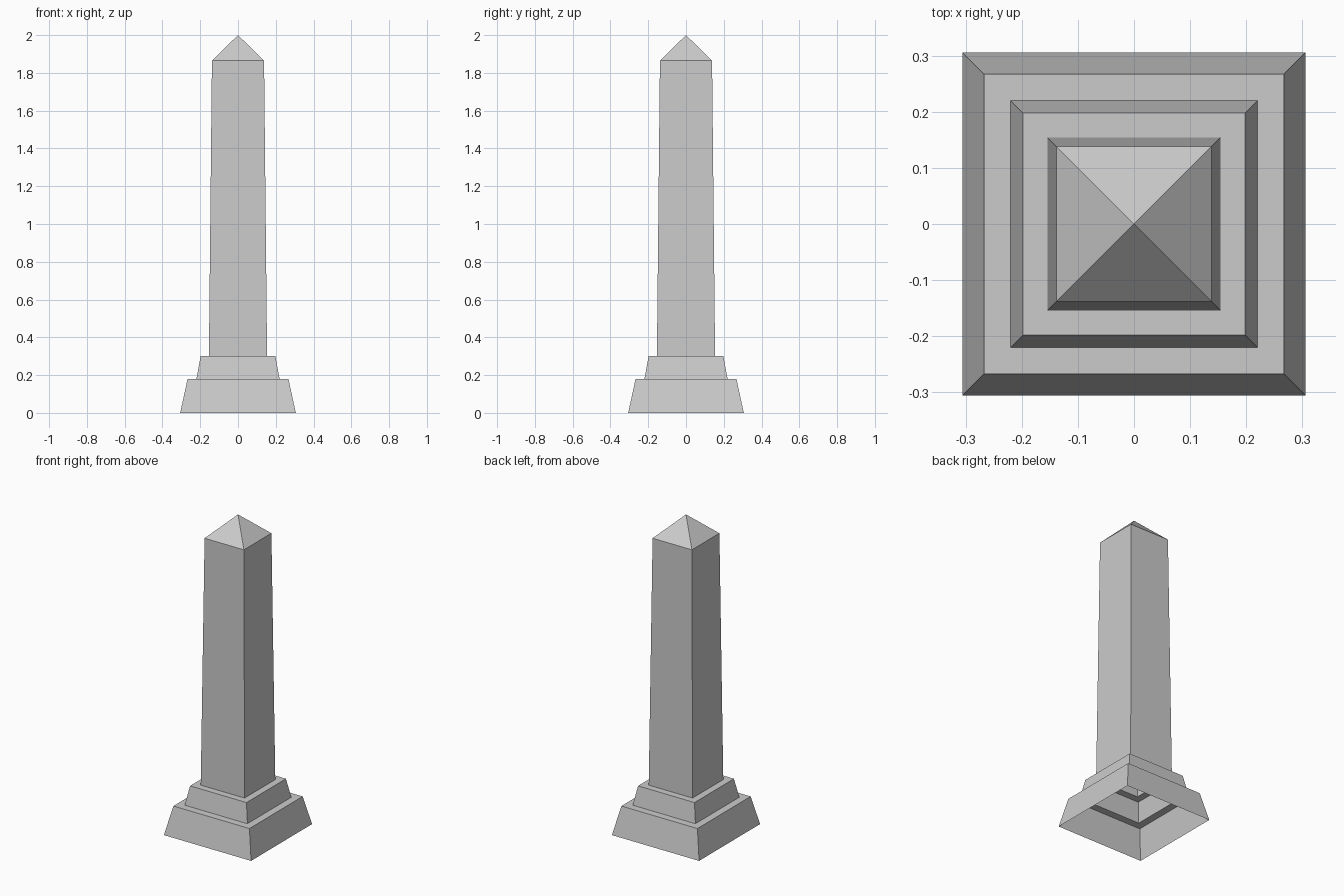
import bpy, bmesh

if "Cube" in bpy.data.objects:
    bpy.data.objects.remove(bpy.data.objects["Cube"])

CORNERS = ((-1, -1), (1, -1), (1, 1), (-1, 1))


def square_shell(name, profile):
    """Sweep a (half width, height) profile round four flat sides, open inside."""
    bm = bmesh.new()
    rings = []
    for half, z in profile:
        if half == 0:
            rings.append([bm.verts.new((0, 0, z))] * 4)
        else:
            rings.append([bm.verts.new((x * half, y * half, z)) for x, y in CORNERS])
    for low, high in zip(rings, rings[1:]):
        for i in range(4):
            j = (i + 1) % 4
            loop = [low[i], low[j], high[j], high[i]]
            bm.faces.new(list(dict.fromkeys(loop)))
    mesh = bpy.data.meshes.new(name)
    bm.to_mesh(mesh)
    bm.free()
    obj = bpy.data.objects.new(name, mesh)
    bpy.context.collection.objects.link(obj)
    return obj


# Sloped lower plinth with its ledge, hollow and open underneath
square_shell("lower_plinth", [(0.306, 0), (0.267, 0.18), (0.22, 0.18)])
# Smaller sloped plinth with its ledge
square_shell("upper_plinth", [(0.22, 0.18), (0.198, 0.30), (0.154, 0.30)])
# Tall tapering shaft
square_shell("shaft", [(0.154, 0.30), (0.138, 1.865)])
# Pyramid point
square_shell("pyramid_cap", [(0.138, 1.865), (0, 2.0)])
